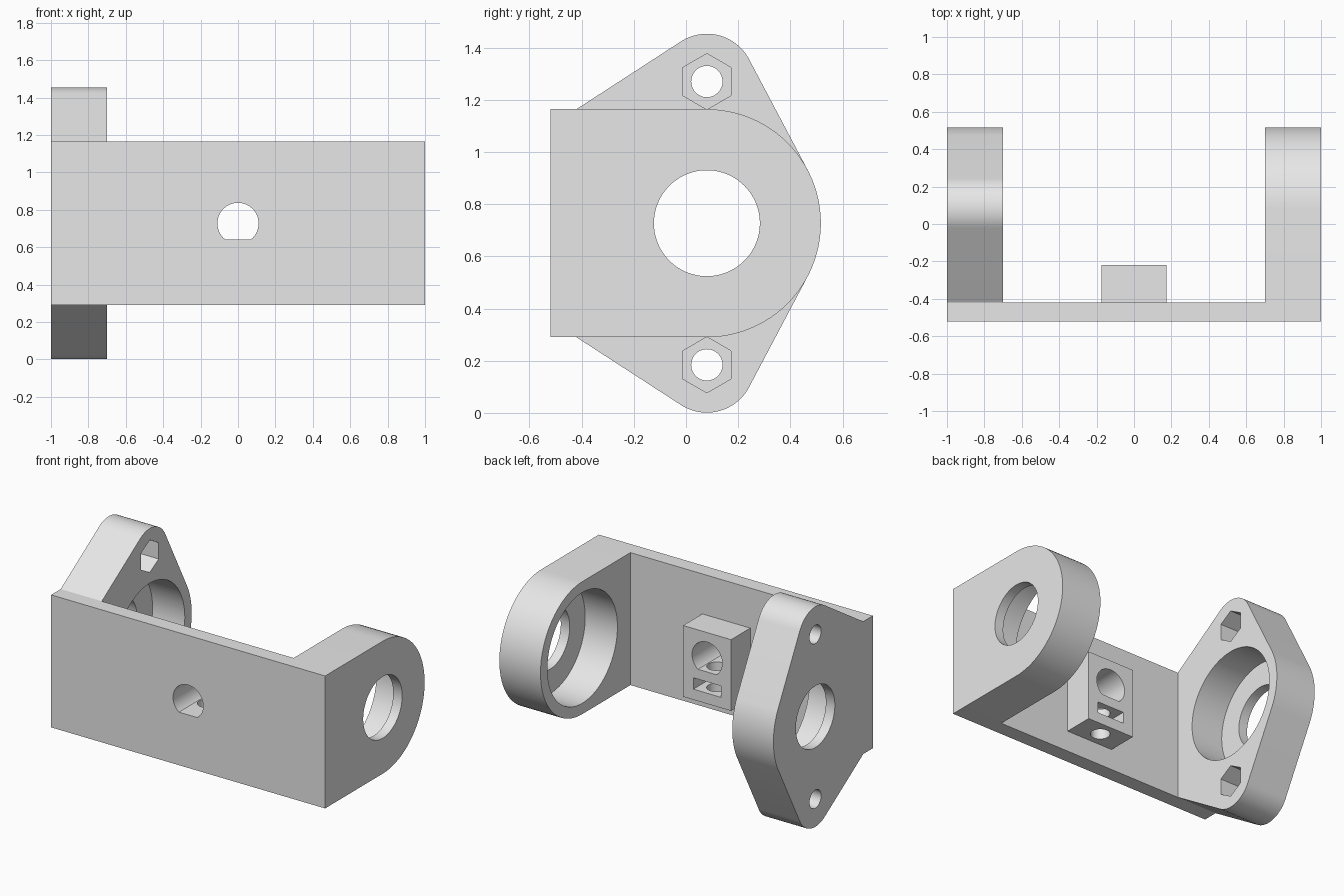
import bpy
import bmesh
from math import cos, sin, pi
from mathutils.geometry import convex_hull_2d

cube = bpy.data.objects.get("Cube")
if cube:
    bpy.data.objects.remove(cube, do_unlink=True)

grey = bpy.data.materials.new("light grey plastic")
grey.use_nodes = True
colour = (0.8, 0.8, 0.8, 1)
grey.diffuse_color = colour
grey.node_tree.nodes["Principled BSDF"].inputs["Base Color"].default_value = colour

# Shared sizes
AXIS_Y, AXIS_Z = 0.08, 0.727      # bearing centre
LUG_R = 0.437                     # half height of plate and lugs
BACK, FRONT = -0.42, -0.52        # faces of the front plate
INNER = 0.7                       # inner face of each lug
TIP = 0.543                       # bolt distance from bearing centre


def circle(a, b, r, n=96, turn=0.0):
    return [(a + r * cos(turn + 2 * pi * i / n), b + r * sin(turn + 2 * pi * i / n))
            for i in range(n)]


def rect(a0, a1, b0, b1):
    return [(a0, b0), (a1, b0), (a1, b1), (a0, b1)]


def hull(pts):
    return [pts[i] for i in convex_hull_2d(pts)]


def prism(name, outline, axis, lo, hi):
    """Extrude a 2D outline along x, y or z."""
    place = {"x": lambda a, b, t: (t, a, b),
             "y": lambda a, b, t: (a, t, b),
             "z": lambda a, b, t: (a, b, t)}[axis]
    bm = bmesh.new()
    ends = [[bm.verts.new(place(a, b, t)) for a, b in outline] for t in (lo, hi)]
    for ring in ends:
        bm.faces.new(ring)
    n = len(outline)
    for i in range(n):
        j = (i + 1) % n
        bm.faces.new((ends[0][i], ends[0][j], ends[1][j], ends[1][i]))
    bmesh.ops.recalc_face_normals(bm, faces=bm.faces)
    mesh = bpy.data.meshes.new(name)
    bm.to_mesh(mesh)
    bm.free()
    mesh.materials.append(grey)
    obj = bpy.data.objects.new(name, mesh)
    bpy.context.collection.objects.link(obj)
    return obj


def combine(target, other, operation):
    """Apply a boolean and discard the second object."""
    mod = target.modifiers.new(other.name, "BOOLEAN")
    mod.operation, mod.solver, mod.object = operation, "EXACT", other
    bpy.context.view_layer.objects.active = target
    bpy.ops.object.modifier_apply(modifier=mod.name)
    bpy.data.objects.remove(other, do_unlink=True)


# Front plate
bracket = prism("bracket", rect(-1, 1, AXIS_Z - LUG_R, AXIS_Z + LUG_R), "y", FRONT, BACK)

# Rounded left lug, and right flange widened by two bolt ears
lug = circle(AXIS_Y, AXIS_Z, LUG_R) + [(BACK, AXIS_Z - LUG_R), (BACK, AXIS_Z + LUG_R)]
ears = [p for s in (-1, 1) for p in circle(AXIS_Y, AXIS_Z + s * TIP, 0.183)]
block = rect(-0.175, 0.175, 0.43, 0.9)
for part in (prism("left_lug", hull(lug), "x", INNER, 1),
             prism("right_flange", hull(lug + ears), "x", -1, -INNER),
             prism("shaft_block", block, "y", BACK, -0.22)):
    combine(bracket, part, "UNION")

# Bearing seats open inwards, with a smaller through hole in each outer wall
cutters = [prism("bearing_hole", circle(AXIS_Y, AXIS_Z, 0.203), "x", -1.1, 1.1)]
for s in (-1, 1):
    cutters.append(prism("bearing_seat", circle(AXIS_Y, AXIS_Z, 0.365), "x",
                         *sorted((s * 0.6, s * 0.935))))
    # Bolt holes and hexagonal nut pockets in the flange
    z = AXIS_Z + s * TIP
    cutters.append(prism("bolt_hole", circle(AXIS_Y, z, 0.06, 48), "x", -1.1, -0.6))
    cutters.append(prism("nut_pocket", circle(AXIS_Y, z, 0.107, 6, pi / 2), "x", -0.9, -0.6))

# D-shaped shaft hole, nut slot and set screw hole in the block
d_shape = [(a, max(b, 0.64)) for a, b in circle(0, AXIS_Z, 0.11)]
d_shape = hull(d_shape)
cutters.append(prism("shaft_hole", d_shape, "y", -0.6, -0.1))
cutters.append(prism("nut_slot", rect(-0.1, 0.1, 0.5, 0.575), "y", -0.41, -0.1))
cutters.append(prism("set_screw_hole", circle(0, -0.32, 0.06, 48), "z", 0.3, 0.7))
for cutter in cutters:
    combine(bracket, cutter, "DIFFERENCE")

# Smooth curved walls, crisp edges
bpy.ops.object.select_all(action="DESELECT")
bracket.select_set(True)
bpy.context.view_layer.objects.active = bracket
bpy.ops.object.shade_smooth_by_angle(angle=pi / 6)
